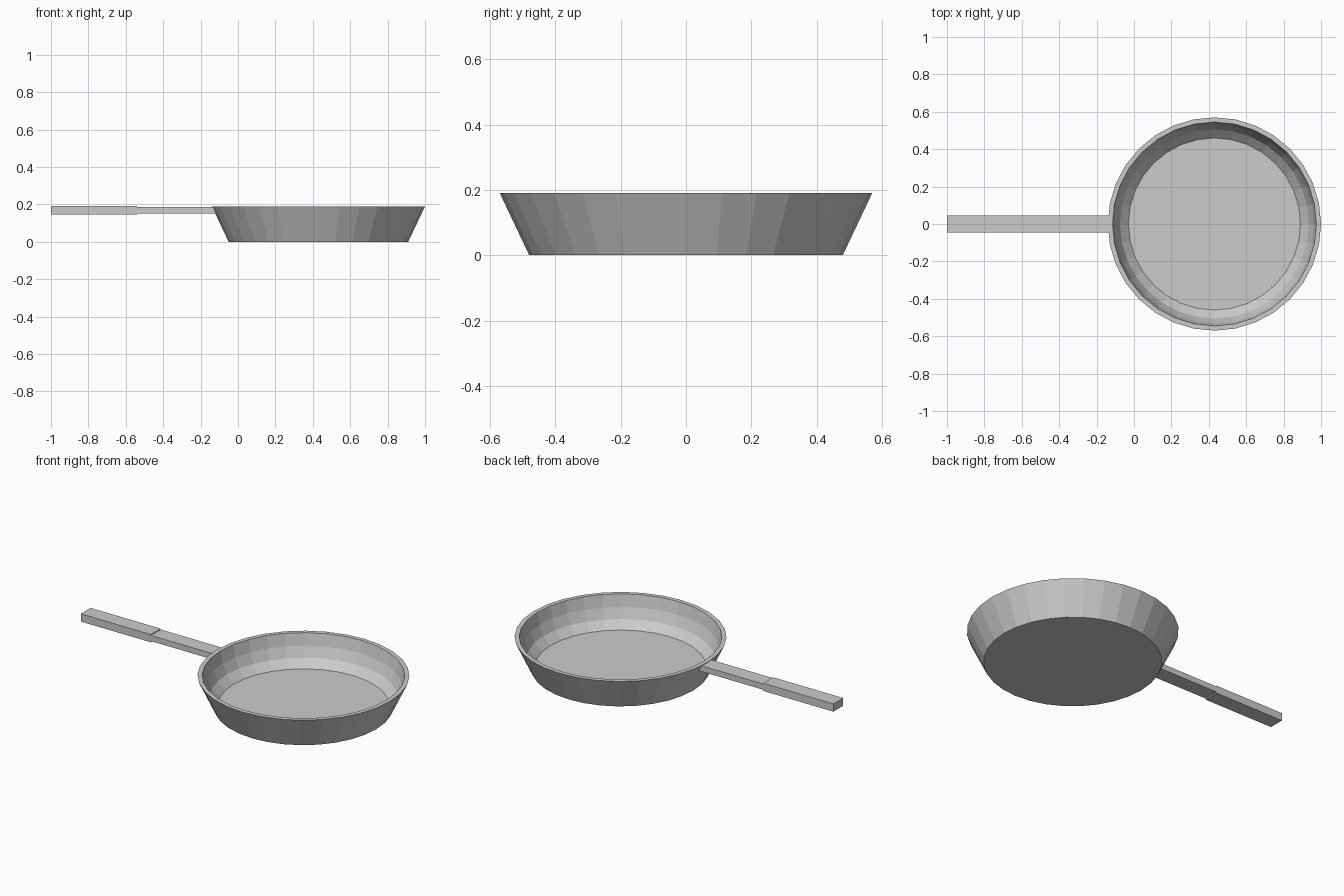
import bpy
import bmesh
from math import cos, sin, tau

default = bpy.data.objects.get("Cube")
if default:
    bpy.data.objects.remove(default, do_unlink=True)

SIDES = 32
PAN_X = 0.43

# Plain metal shared by every part
metal = bpy.data.materials.new("light_grey_metal")
metal.use_nodes = True
grey = (0.6, 0.6, 0.6, 1.0)
metal.diffuse_color = grey
metal.node_tree.nodes["Principled BSDF"].inputs["Base Color"].default_value = grey


def finish(name, bm, location):
    bmesh.ops.recalc_face_normals(bm, faces=bm.faces)
    mesh = bpy.data.meshes.new(name)
    bm.to_mesh(mesh)
    bm.free()
    mesh.materials.append(metal)
    obj = bpy.data.objects.new(name, mesh)
    obj.location = location
    bpy.context.collection.objects.link(obj)
    return obj


def lathe(name, profile, location):
    """Turn an open (radius, height) profile and cap both ends."""
    bm = bmesh.new()
    rings = [[bm.verts.new((r * cos(tau * i / SIDES), r * sin(tau * i / SIDES), z))
              for i in range(SIDES)] for r, z in profile]
    for low, high in zip(rings, rings[1:]):
        for i in range(SIDES):
            j = (i + 1) % SIDES
            bm.faces.new((low[i], low[j], high[j], high[i]))
    bm.faces.new(rings[0])
    bm.faces.new(rings[-1])
    return finish(name, bm, location)


def bar(name, x0, x1, z0, z1, width):
    bm = bmesh.new()
    bmesh.ops.create_cube(bm, size=1)
    bmesh.ops.scale(bm, vec=(x1 - x0, width, z1 - z0), verts=bm.verts)
    return finish(name, bm, ((x0 + x1) / 2, 0, (z0 + z1) / 2))


# Pan: straight outer wall, flat rim, curved inner wall and flat floor
lathe("pan_bowl", [(0.48, 0), (0.57, 0.19), (0.545, 0.19), (0.53, 0.12),
                   (0.505, 0.06), (0.46, 0.015)], (PAN_X, 0, 0))

# Handle: thin shank set into the wall, thicker grip at the end
bar("handle_shank", -0.54, -0.113, 0.152, 0.186, 0.092)
bar("handle_grip", -1.0, -0.54, 0.145, 0.191, 0.092)
